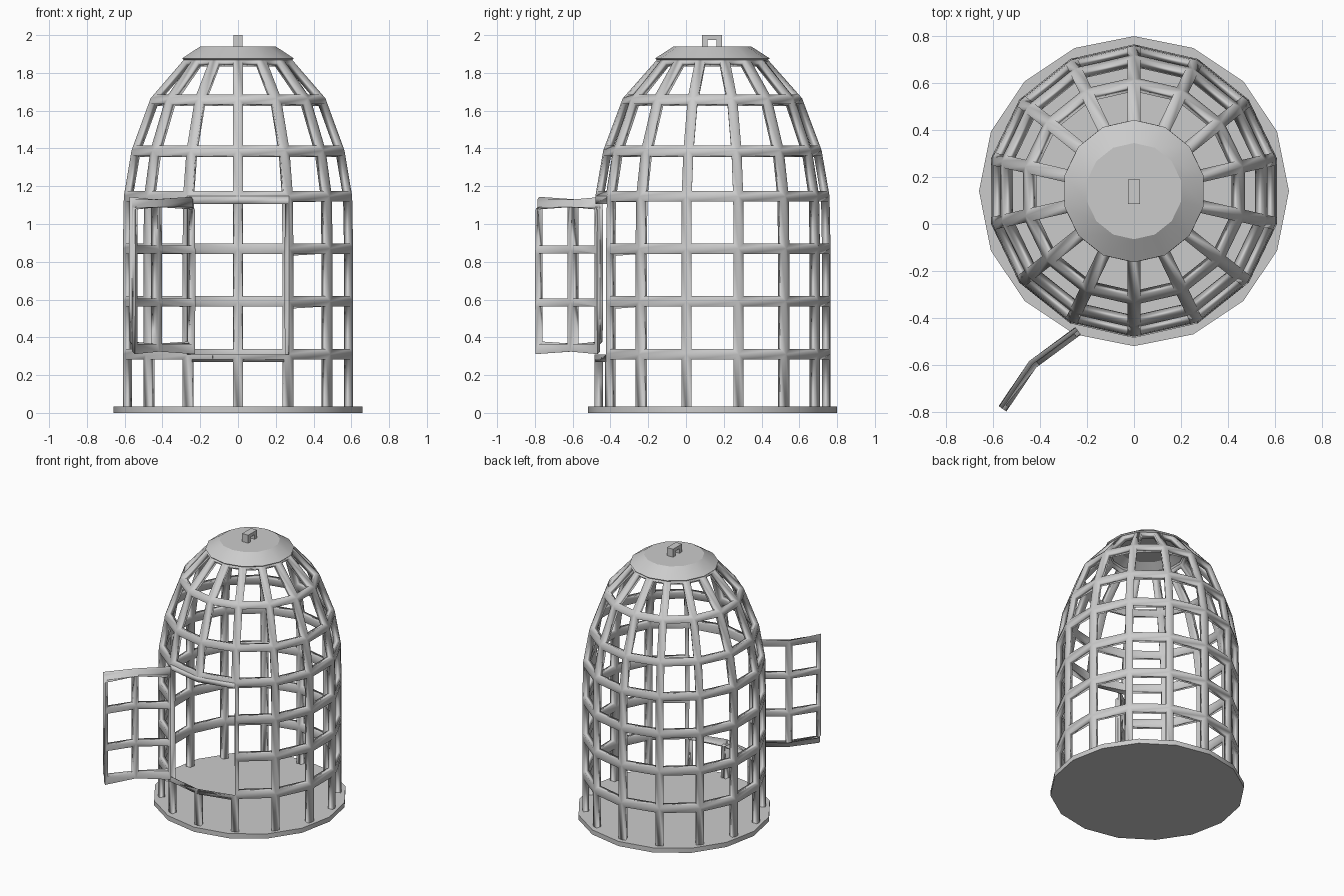
import bpy, bmesh, math

if "Cube" in bpy.data.objects:
    bpy.data.objects.remove(bpy.data.objects["Cube"])

CY = 0.14      # cage axis position in y
T = 0.04       # bar thickness
W = 0.028      # half bar width


def finish(bm, name, solid=0.0, offset=-1):
    bmesh.ops.recalc_face_normals(bm, faces=bm.faces) if not solid else None
    me = bpy.data.meshes.new(name)
    bm.to_mesh(me)
    bm.free()
    ob = bpy.data.objects.new(name, me)
    bpy.context.collection.objects.link(ob)
    if solid:
        m = ob.modifiers.new("thickness", 'SOLIDIFY')
        m.thickness, m.offset, m.use_even_offset = solid, offset, True
    bpy.ops.object.select_all(action='DESELECT')
    ob.select_set(True)
    bpy.context.view_layer.objects.active = ob
    bpy.ops.object.shade_smooth_by_angle(angle=math.radians(29))
    return ob


def lathe(bm, profile, n):
    """Revolve (r, z) points bottom to top; returns rings and faces[row][side]."""
    rings = []
    for r, z in profile:
        rings.append([bm.verts.new((r * math.cos(a), CY + r * math.sin(a), z))
                      for a in (-math.pi / 2 + i * math.tau / n for i in range(n))])
    faces = [[bm.faces.new((lo[i], lo[(i + 1) % n], hi[(i + 1) % n], hi[i]))
              for i in range(n)] for lo, hi in zip(rings, rings[1:])]
    return rings, faces


def open_cells(bm, cells, width):
    bmesh.ops.inset_individual(bm, faces=cells, thickness=width, use_even_offset=True)
    bmesh.ops.delete(bm, geom=cells, context='FACES')


# Floor plate, 16 sides
bm = bmesh.new()
rings, _ = lathe(bm, [(0.66, 0), (0.66, 0.035)], 16)
bm.faces.new(rings[0][::-1])
bm.faces.new(rings[1])
finish(bm, "floor_plate")

# Cage lattice, 14 sides, with a doorway two cells wide and three tall
bm = bmesh.new()
profile = [(0.625, 0.005), (0.625, 0.31), (0.625, 0.59), (0.625, 0.87),
           (0.62, 1.147), (0.578, 1.39), (0.475, 1.665), (0.285, 1.88)]
_, faces = lathe(bm, profile, 14)
door_cells = [faces[row][i] for row in (1, 2, 3) for i in (0, 13)]
others = [f for row in faces for f in row if f not in door_cells]
bmesh.ops.inset_region(bm, faces=door_cells, thickness=W, use_boundary=True,
                       use_even_offset=True)
bmesh.ops.delete(bm, geom=door_cells, context='FACES')
open_cells(bm, others, W)
finish(bm, "cage_bars", T)

# Roof cap
bm = bmesh.new()
rings, _ = lathe(bm, [(0.27, 1.845), (0.303, 1.877), (0.205, 1.94)], 14)
bm.faces.new(rings[-1])
finish(bm, "roof_cap", 0.03)

# Open door, bent in the middle like the cage wall
bm = bmesh.new()
path = [(-0.238, -0.455), (-0.432, -0.598), (-0.56, -0.787)]
grid = [[bm.verts.new((x, y, z)) for x, y in path] for z in (0.345, 0.585, 0.865, 1.11)]
cells = [bm.faces.new((lo[i], lo[i + 1], hi[i + 1], hi[i]))
         for lo, hi in zip(grid, grid[1:]) for i in (0, 1)]
bmesh.ops.inset_region(bm, faces=cells, thickness=0.02, use_boundary=True,
                       use_even_offset=True)
open_cells(bm, cells, 0.021)
finish(bm, "door", T, 0)

# Hanging loop: arch profile in y-z, extruded along x
bm = bmesh.new()
arch = [(0.085, 1.93), (0.085, 2.0), (0.19, 2.0), (0.19, 1.93),
        (0.162, 1.93), (0.162, 1.975), (0.113, 1.975), (0.113, 1.93)]
face = bm.faces.new([bm.verts.new((-0.025, y, z)) for y, z in arch])
ext = bmesh.ops.extrude_face_region(bm, geom=[face], use_keep_orig=True)
bmesh.ops.translate(bm, vec=(0.05, 0, 0),
                    verts=[v for v in ext["geom"] if isinstance(v, bmesh.types.BMVert)])
finish(bm, "hanging_loop")
